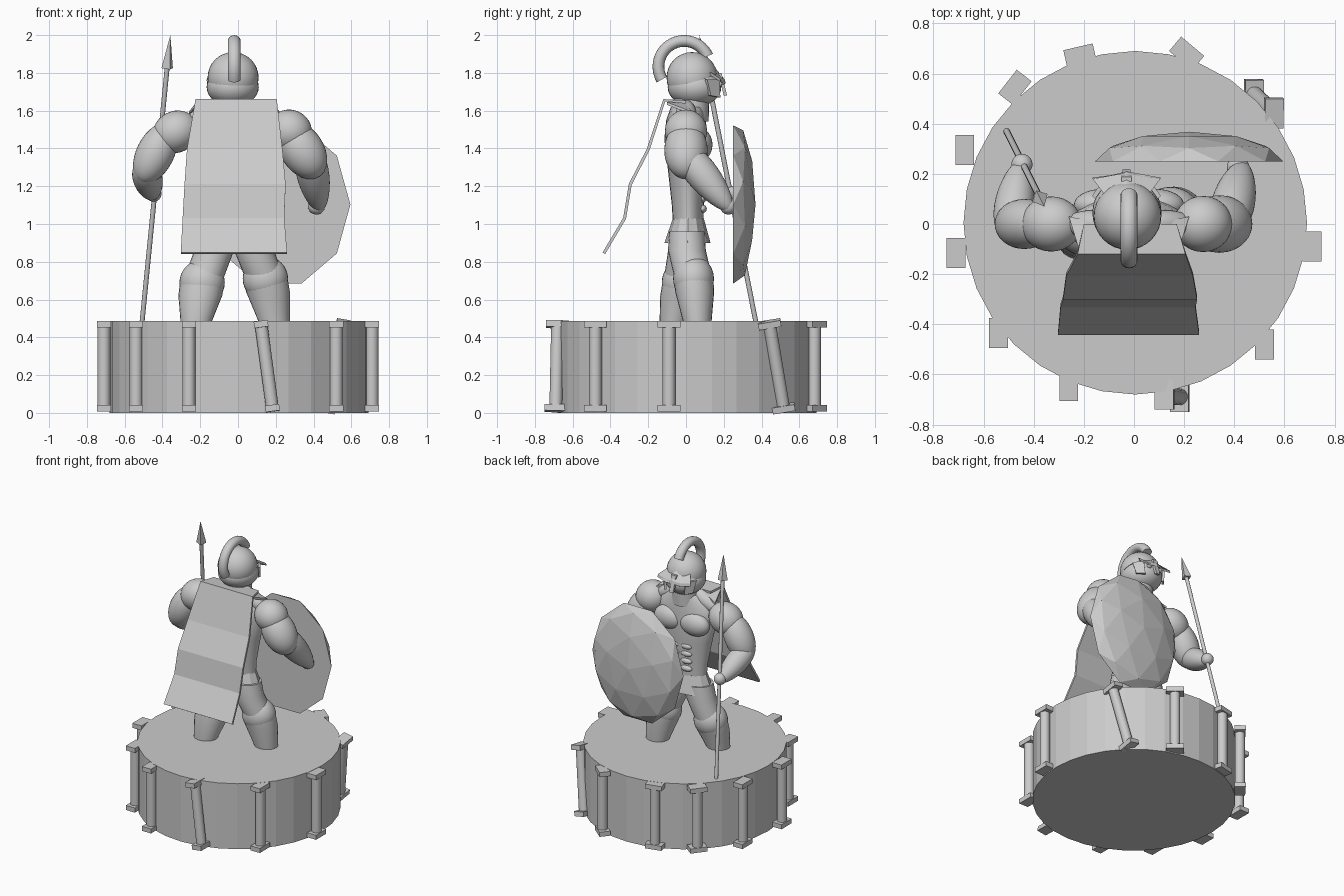
import bpy, bmesh, math
from mathutils import Vector, Matrix

if "Cube" in bpy.data.objects:
    bpy.data.objects.remove(bpy.data.objects["Cube"])

stone = bpy.data.materials.new("stone_grey")
stone.diffuse_color = (0.6, 0.6, 0.6, 1)
stone.use_nodes = True
stone.node_tree.nodes["Principled BSDF"].inputs["Base Color"].default_value = stone.diffuse_color
CX = -0.02  # body centre line


def finish(name, bm, smooth=False):
    bmesh.ops.recalc_face_normals(bm, faces=bm.faces)
    me = bpy.data.meshes.new(name)
    bm.to_mesh(me)
    bm.free()
    me.materials.append(stone)
    ob = bpy.data.objects.new(name, me)
    bpy.context.collection.objects.link(ob)
    if smooth:
        bpy.ops.object.select_all(action='DESELECT')
        ob.select_set(True)
        bpy.context.view_layer.objects.active = ob
        bpy.ops.object.shade_smooth_by_angle(angle=math.radians(40))
    return ob


def aim(a, b):
    """Matrix at the middle of a-b with local z along it."""
    a, b = Vector(a), Vector(b)
    return Matrix.Translation((a + b) / 2) @ (b - a).to_track_quat('Z', 'Y').to_matrix().to_4x4()


def ball(name, c, r):
    bm = bmesh.new()
    bmesh.ops.create_uvsphere(bm, u_segments=32, v_segments=16, radius=1)
    bmesh.ops.transform(bm, matrix=Matrix.Translation(c) @ Matrix.Diagonal((*r, 1)), verts=bm.verts)
    return finish(name, bm, True)


def muscle(name, a, b, r, taper=0.0):
    """Egg shape from a to b, thinner towards b by taper."""
    bm = bmesh.new()
    bmesh.ops.create_uvsphere(bm, u_segments=32, v_segments=16, radius=1)
    half = (Vector(b) - Vector(a)).length / 2
    for v in bm.verts:
        k = r * (1 - taper * v.co.z)
        v.co = Vector((v.co.x * k, v.co.y * k, v.co.z * half))
    bmesh.ops.transform(bm, matrix=aim(a, b), verts=bm.verts)
    return finish(name, bm, True)


def rod(name, a, b, r1, r2, sides, smooth=True):
    bm = bmesh.new()
    bmesh.ops.create_cone(bm, cap_ends=True, segments=sides, radius1=r1, radius2=r2,
                          depth=(Vector(b) - Vector(a)).length, matrix=aim(a, b))
    return finish(name, bm, smooth)


def loft(name, rings, sides=24, smooth=True):
    """Skin over horizontal ellipses (x, y, z, rx, ry)."""
    bm = bmesh.new()
    rows = []
    for x, y, z, rx, ry in rings:
        rows.append([bm.verts.new((x + rx * math.cos(t * math.tau / sides),
                                   y + ry * math.sin(t * math.tau / sides), z)) for t in range(sides)])
    for p, q in zip(rows, rows[1:]):
        for i in range(sides):
            j = (i + 1) % sides
            bm.faces.new((p[i], p[j], q[j], q[i]))
    bm.faces.new(rows[0])
    bm.faces.new(rows[-1])
    return finish(name, bm, smooth)


def prism(name, pts, offset):
    """Polygon pushed along an offset."""
    bm = bmesh.new()
    f = bm.faces.new([bm.verts.new(p) for p in pts])
    ext = bmesh.ops.extrude_face_region(bm, geom=[f], use_keep_orig=True)
    bmesh.ops.translate(bm, vec=offset, verts=[e for e in ext["geom"] if isinstance(e, bmesh.types.BMVert)])
    return finish(name, bm)


# round pedestal
rod("pedestal", (0.005, 0.005, 0), (0.005, 0.005, 0.487), 0.685, 0.685, 32, False)


# columns with block ends: top x y, bottom x y, turn of the blocks
def column(tx, ty, bx, by, turn):
    bot, top = Vector((bx, by, 0.005)), Vector((tx, ty, 0.485))
    d = (top - bot).normalized()
    rod("column_shaft", bot + d * 0.02, top - d * 0.02, 0.034, 0.034, 20)
    for p in (bot + d * 0.02, top - d * 0.016):
        bm = bmesh.new()
        tilt = Vector((0, 0, 1)).rotation_difference(d).to_matrix().to_4x4()
        m = (Matrix.Translation(p) @ tilt @ Matrix.Rotation(math.radians(turn), 4, 'Z')
             @ Matrix.Diagonal((0.075, 0.12, 0.034, 1)))
        bmesh.ops.create_cube(bm, size=1, matrix=m)
        finish("column_block", bm)


for x, y, turn in ((-0.675, 0.295, 0), (-0.71, -0.115, 0), (-0.54, -0.435, 0), (-0.26, -0.645, 0),
                   (0.52, -0.48, 0), (0.71, -0.09, 0), (0.21, 0.68, 50), (-0.215, 0.67, -77),
                   (-0.475, 0.545, -38)):
    column(x, y, x, y, turn)
column(0.12, -0.68, 0.185, -0.69, 0)
column(0.56, 0.44, 0.475, 0.52, 0)

# legs sunk into the pedestal
for side, kx, ky, kz, fx, fy in (("left", -0.19, -0.02, 0.69, -0.222, -0.065),
                                 ("right", 0.145, 0.04, 0.71, 0.192, 0.06)):
    hx = CX + (-0.09 if side == "left" else 0.09)
    loft(side + "_thigh", [(hx, 0.005, 0.96, 0.10, 0.095), (hx * 0.8 + kx * 0.2, 0.005, 0.86, 0.105, 0.1),
                           (kx, ky, kz, 0.105, 0.1)])
    ball(side + "_knee", (kx, ky, kz), (0.12, 0.108, 0.12))
    loft(side + "_greave", [(kx, ky, kz, 0.118, 0.105), (kx * 0.7 + fx * 0.3, ky * 0.7 + fy * 0.3, kz - 0.07, 0.116, 0.103),
                            (fx, fy, 0.48, 0.082, 0.075), (fx, fy, 0.4, 0.08, 0.07)])

# trunk
loft("torso", [(CX, 0.012, 0.98, 0.15, 0.08), (CX, 0.01, 1.1, 0.155, 0.085), (CX, 0.005, 1.28, 0.19, 0.1),
               (CX, 0.0, 1.45, 0.23, 0.115), (CX, 0.0, 1.55, 0.21, 0.105), (CX, 0.01, 1.62, 0.11, 0.09)])
rod("neck", (CX, 0.02, 1.55), (CX, 0.035, 1.72), 0.1, 0.09, 24)
loft("skirt", [(CX, 0.008, 0.9, 0.205, 0.122), (CX, 0.012, 1.03, 0.155, 0.082)], 12, False)
for s in (-1, 1):
    ball("chest_muscle", (CX + s * 0.105, 0.075, 1.42), (0.115, 0.065, 0.085))
    muscle("neck_muscle", (CX + s * 0.03, 0, 1.64), (CX + s * 0.26, 0, 1.52), 0.055)
    for k in range(4):
        ball("belly_muscle", (CX + s * 0.045, 0.088, 1.08 + k * 0.055), (0.045, 0.022, 0.022))

# spear arm
muscle("left_shoulder", (-0.22, 0, 1.545), (-0.44, 0, 1.43), 0.11)
muscle("left_upper_arm", (-0.36, 0, 1.53), (-0.515, 0, 1.22), 0.1)
muscle("left_forearm", (-0.50, -0.06, 1.32), (-0.45, 0.25, 1.14), 0.077, 0.2)
ball("left_hand", (-0.447, 0.238, 1.16), (0.042, 0.042, 0.042))

# shield arm
muscle("right_shoulder", (0.17, 0, 1.545), (0.38, 0, 1.44), 0.112)
muscle("right_upper_arm", (0.25, 0, 1.53), (0.43, 0, 1.25), 0.115)
muscle("right_forearm", (0.365, -0.04, 1.42), (0.435, 0.24, 1.07), 0.085, 0.2)
ball("right_hand", (0.415, 0.225, 1.095), (0.045, 0.045, 0.045))

# spear
foot, tip = Vector((-0.508, 0.37, 0.48)), Vector((-0.358, 0.07, 2.0))
neck = foot.lerp(tip, 0.885)
rod("spear_shaft", foot, neck, 0.013, 0.013, 12)
rod("spear_head", neck, tip, 0.034, 0.0, 4, False)

# faceted shield: half of a flattened icosphere
bm = bmesh.new()
bmesh.ops.create_icosphere(bm, subdivisions=2, radius=1, matrix=Matrix.Rotation(math.radians(18), 4, 'Z'))
bmesh.ops.delete(bm, geom=[v for v in bm.verts if v.co.z < -0.05], context='VERTS')
for v in bm.verts:
    v.co = Vector((0.22 + 0.375 * v.co.x, 0.25 + 0.118 * v.co.z, 1.103 + 0.44 * v.co.y))
bmesh.ops.holes_fill(bm, edges=bm.edges, sides=0)
finish("shield", bm)

# cape: rows of y, z, left x, right x
bm = bmesh.new()
rows = [[bm.verts.new((xl, y, z)), bm.verts.new((xr, y, z))] for y, z, xl, xr in (
    (0.0, 1.645, -0.2, 0.17), (-0.115, 1.655, -0.225, 0.205), (-0.2, 1.395, -0.27, 0.235),
    (-0.295, 1.21, -0.283, 0.252), (-0.325, 1.03, -0.293, 0.245), (-0.435, 0.845, -0.303, 0.26))]
for p, q in zip(rows, rows[1:]):
    bm.faces.new((p[0], p[1], q[1], q[0]))
cape = finish("cape", bm)
mod = cape.modifiers.new("thickness", 'SOLIDIFY')
mod.thickness, mod.offset = 0.016, 0
# cape straps over the shoulders
for s in (-1, 1):
    prism("cape_strap", [(CX + s * 0.2, -0.1, 1.63), (CX + s * 0.24, 0.03, 1.58), (CX + s * 0.1, 0.0, 1.64)],
          (0, 0, 0.015))

# head and helmet
ball("head", (-0.028, 0.045, 1.725), (0.138, 0.142, 0.105))
bm = bmesh.new()
bmesh.ops.create_uvsphere(bm, u_segments=32, v_segments=16, radius=0.135)
bmesh.ops.bisect_plane(bm, geom=bm.verts[:] + bm.edges[:] + bm.faces[:], plane_co=(0, 0, -0.025),
                       plane_no=(0, 0.3, -1), clear_outer=True)
bmesh.ops.holes_fill(bm, edges=bm.edges, sides=0)
bmesh.ops.translate(bm, vec=(-0.026, 0.032, 1.775), verts=bm.verts)
finish("helmet", bm, True)

# brow, cheek plates, nose guard and eyes
for s in (-1, 1):
    x = -0.03
    prism("brow_plate", [(x, 0.16, 1.82), (x + s * 0.09, 0.12, 1.81), (x + s * 0.135, 0.18, 1.77),
                         (x + s * 0.06, 0.19, 1.755), (x, 0.205, 1.765)], (0, 0.005, -0.02))
    prism("cheek_plate", [(x + s * 0.125, 0.10, 1.765), (x + s * 0.08, 0.165, 1.765),
                          (x + s * 0.07, 0.17, 1.67), (x + s * 0.11, 0.12, 1.68)], (s * 0.012, 0.012, 0))
    ball("eye", (x + s * 0.045, 0.178, 1.74), (0.018, 0.014, 0.014))
prism("nose_guard", [(-0.05, 0.17, 1.80), (-0.01, 0.17, 1.80), (-0.015, 0.2, 1.68), (-0.045, 0.2, 1.68)],
      (0, 0.018, 0))

# curved crest over the helmet
bm = bmesh.new()
rings = []
for i in range(25):
    a = math.radians(24 + i * 186 / 24)
    ring = []
    for k in range(16):
        t = k * math.tau / 16
        r = 0.136 + 0.031 * math.cos(t)
        ring.append(bm.verts.new((-0.02 + 0.034 * math.sin(t), -0.01 + r * math.cos(a), 1.833 + r * math.sin(a))))
    rings.append(ring)
for p, q in zip(rings, rings[1:]):
    for k in range(16):
        bm.faces.new((p[k], p[(k + 1) % 16], q[(k + 1) % 16], q[k]))
bm.faces.new(rings[0])
bm.faces.new(rings[-1])
finish("crest", bm, True)
